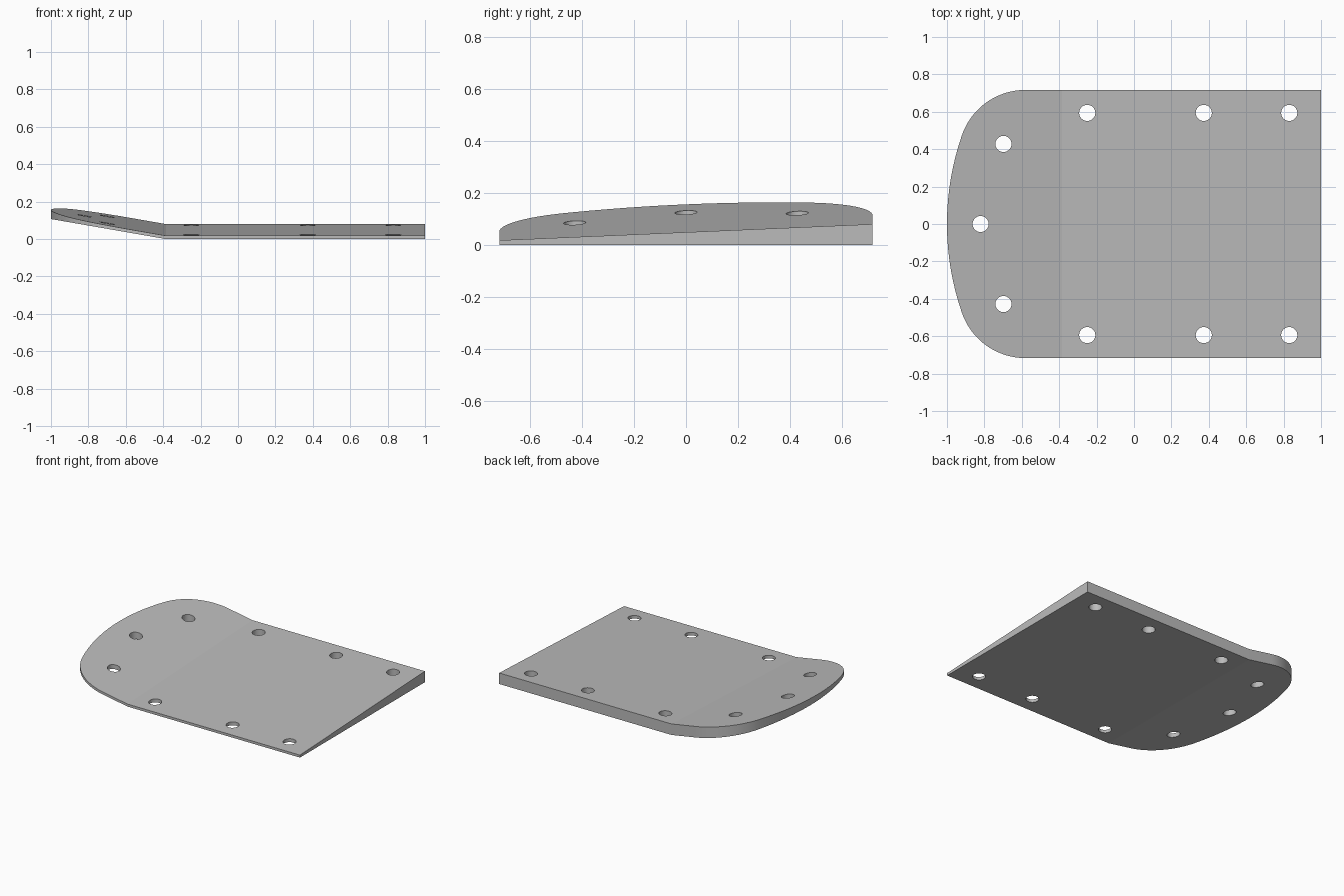
import bpy, bmesh
from math import sin, cos, atan2, pi, radians
from mathutils import Matrix

cube = bpy.data.objects.get("Cube")
if cube:
    bpy.data.objects.remove(cube, do_unlink=True)

HALF_W = 0.717                  # half width of the plate
BEND_X = -0.385                 # where the nose starts to rise
RISE = 0.107 / (1 + BEND_X)     # slope of the nose
THIN, THICK = 0.018, 0.08       # wedge thickness at front and back edges
CORNER_R, CORNER_X = 0.36, -0.58
NOSE_R = 1.45                   # tangent to both corner arcs
HOLE_R = 0.043

grey = bpy.data.materials.new("plain grey")
grey.use_nodes = True
colour = (0.5, 0.5, 0.5, 1)
grey.diffuse_color = colour
grey.node_tree.nodes["Principled BSDF"].inputs["Base Color"].default_value = colour


def make_object(name, bm):
    mesh = bpy.data.meshes.new(name)
    bm.to_mesh(mesh)
    bm.free()
    obj = bpy.data.objects.new(name, mesh)
    bpy.context.collection.objects.link(obj)
    mesh.materials.append(grey)
    return obj


def arc(cx, cy, r, a, b, n):
    return [(cx + r * cos(a + (b - a) * i / n), cy + r * sin(a + (b - a) * i / n))
            for i in range(n + 1)]


# Outline: square tail, rounded corners, shallow curved nose
corner_y = HALF_W - CORNER_R
nose_x = NOSE_R - 1
join = atan2(corner_y, CORNER_X - nose_x)
outline = [(1, -HALF_W), (1, HALF_W)]
outline += arc(CORNER_X, corner_y, CORNER_R, pi / 2, join, 16)
outline += arc(nose_x, 0, NOSE_R, join, 2 * pi - join, 16)[1:-1]
outline += arc(CORNER_X, -corner_y, CORNER_R, 2 * pi - join, 1.5 * pi, 16)

# Solid plate, cut along the bend, then tapered and bent
bm = bmesh.new()
base = bm.faces.new([bm.verts.new((x, y, 0)) for x, y in outline])
top = bmesh.ops.extrude_face_region(bm, geom=[base])["geom"]
for v in top:
    if isinstance(v, bmesh.types.BMVert):
        v.co.z = 1
bmesh.ops.bisect_plane(bm, geom=bm.verts[:] + bm.edges[:] + bm.faces[:],
                       plane_co=(BEND_X, 0, 0), plane_no=(1, 0, 0))
for v in bm.verts:
    thickness = THIN + (THICK - THIN) * (v.co.y + HALF_W) / (2 * HALF_W)
    v.co.z = v.co.z * thickness + max(0, BEND_X - v.co.x) * RISE
bmesh.ops.recalc_face_normals(bm, faces=bm.faces)
plate = make_object("wedge_plate", bm)

# Bolt holes: three along each side, three around the nose
holes = [(-0.82, 0)]
for side in (-1, 1):
    holes += [(x, side * 0.594) for x in (-0.25, 0.373, 0.83)]
    holes.append((-0.698, side * 0.428))
bm = bmesh.new()
for x, y in holes:
    bmesh.ops.create_cone(bm, cap_ends=True, segments=64, radius1=HOLE_R,
                          radius2=HOLE_R, depth=1, matrix=Matrix.Translation((x, y, 0)))
cutter = make_object("hole_cutter", bm)
cutter.hide_render = True

cut = plate.modifiers.new("holes", 'BOOLEAN')
cut.operation = 'DIFFERENCE'
cut.solver = 'EXACT'
cut.object = cutter
bpy.ops.object.select_all(action='DESELECT')
plate.select_set(True)
bpy.context.view_layer.objects.active = plate
bpy.ops.object.modifier_apply(modifier=cut.name)
bpy.data.objects.remove(cutter, do_unlink=True)

# Smooth round walls, crisp bend and rims
bpy.ops.object.shade_smooth_by_angle(angle=radians(8))
